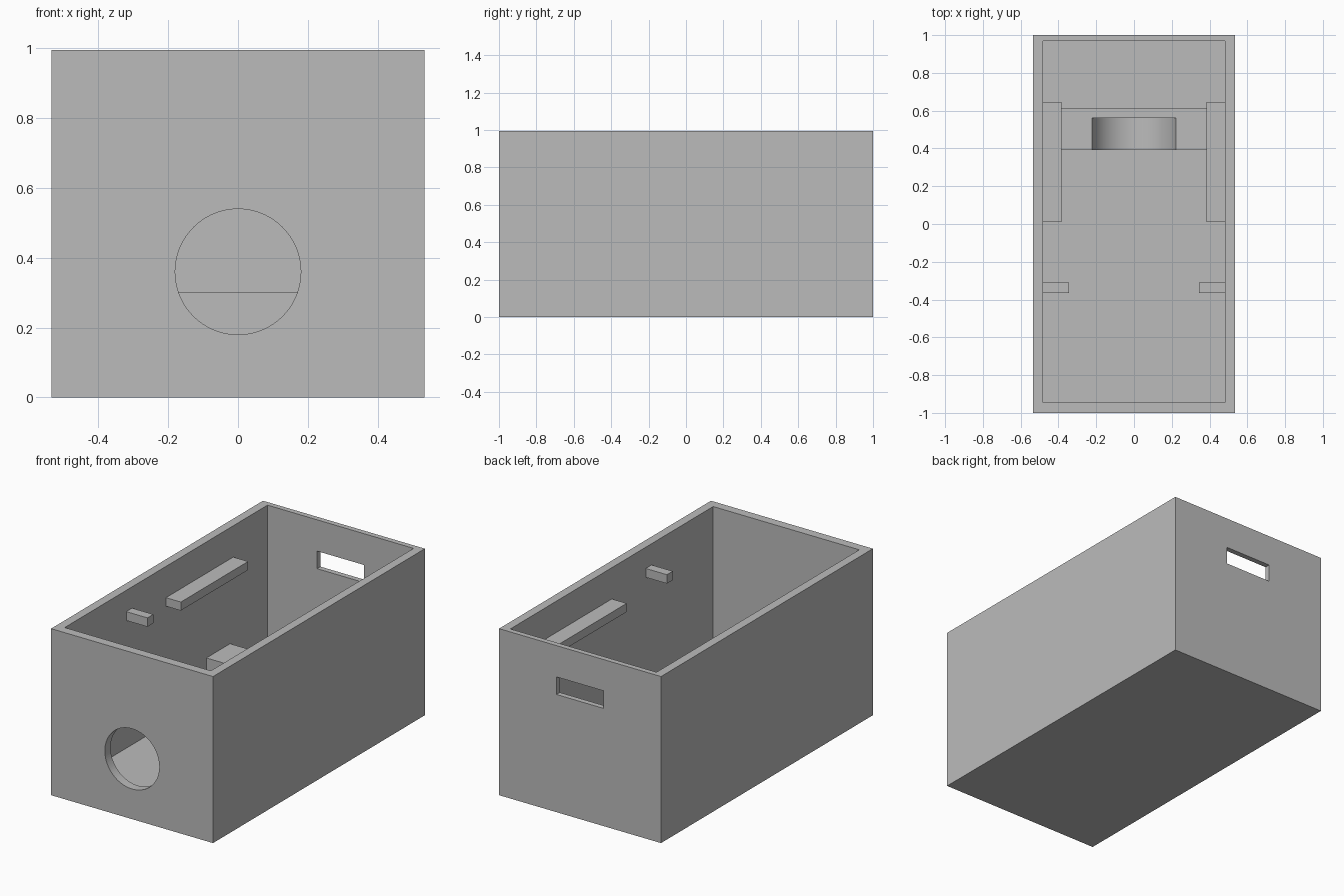
import bpy
import math

if "Cube" in bpy.data.objects:
    bpy.data.objects.remove(bpy.data.objects["Cube"], do_unlink=True)

grey = bpy.data.materials.new("plain grey")
grey.use_nodes = True
colour = (0.5, 0.5, 0.5, 1)
grey.diffuse_color = colour
grey.node_tree.nodes["Principled BSDF"].inputs["Base Color"].default_value = colour


def box(name, low, high):
    """Box between two opposite corners."""
    bpy.ops.mesh.primitive_cube_add(size=1)
    obj = bpy.context.object
    obj.name = name
    obj.location = [(a + b) / 2 for a, b in zip(low, high)]
    obj.scale = [b - a for a, b in zip(low, high)]
    bpy.ops.object.transform_apply(location=True, rotation=False, scale=True)
    obj.data.materials.append(grey)
    return obj


def tube(name, radius, y0, y1, z):
    """Cylinder lying along y."""
    bpy.ops.mesh.primitive_cylinder_add(
        vertices=96, radius=radius, depth=y1 - y0,
        location=(0, (y0 + y1) / 2, z), rotation=(math.pi / 2, 0, 0))
    obj = bpy.context.object
    obj.name = name
    obj.data.materials.append(grey)
    return obj


def cut(target, cutter):
    """Subtract the cutter and discard it."""
    mod = target.modifiers.new("cut", "BOOLEAN")
    mod.operation = "DIFFERENCE"
    mod.solver = "EXACT"
    mod.object = cutter
    bpy.ops.object.select_all(action="DESELECT")
    bpy.context.view_layer.objects.active = target
    target.select_set(True)
    bpy.ops.object.modifier_apply(modifier=mod.name)
    bpy.data.objects.remove(cutter, do_unlink=True)
    bpy.ops.object.shade_smooth_by_angle(angle=math.radians(30))


WIDTH, INNER, HEIGHT = 0.535, 0.483, 0.995
AXIS_Z = 0.36

# Open box with a round front opening and a slot in the back wall
case = box("open_case", (-WIDTH, -1, 0), (WIDTH, 1, HEIGHT))
cut(case, box("cavity_cutter", (-INNER, -0.946, 0.052), (INNER, 0.968, 1.2)))
cut(case, tube("opening_cutter", 0.18, -1.1, -0.8, AXIS_Z))
cut(case, box("slot_cutter", (-0.155, 0.9, 0.703), (0.155, 1.1, 0.808)))

# Cross block with a round trough, closed at the back
cradle = box("cradle_block", (-INNER, 0.392, 0.052), (INNER, 0.615, 0.302))
cut(cradle, tube("trough_cutter", 0.23, 0.2, 0.56, AXIS_Z))

# Rails and small pegs on both inner walls
for side, s in (("left", 1), ("right", -1)):
    for part, reach, y0, y1, z0, z1 in (
            ("rail", 0.385, 0.01, 0.645, 0.757, 0.808),
            ("peg", 0.343, -0.365, -0.31, 0.815, 0.868)):
        xs = sorted((s * reach, s * INNER))
        box(f"{side}_{part}", (xs[0], y0, z0), (xs[1], y1, z1))
